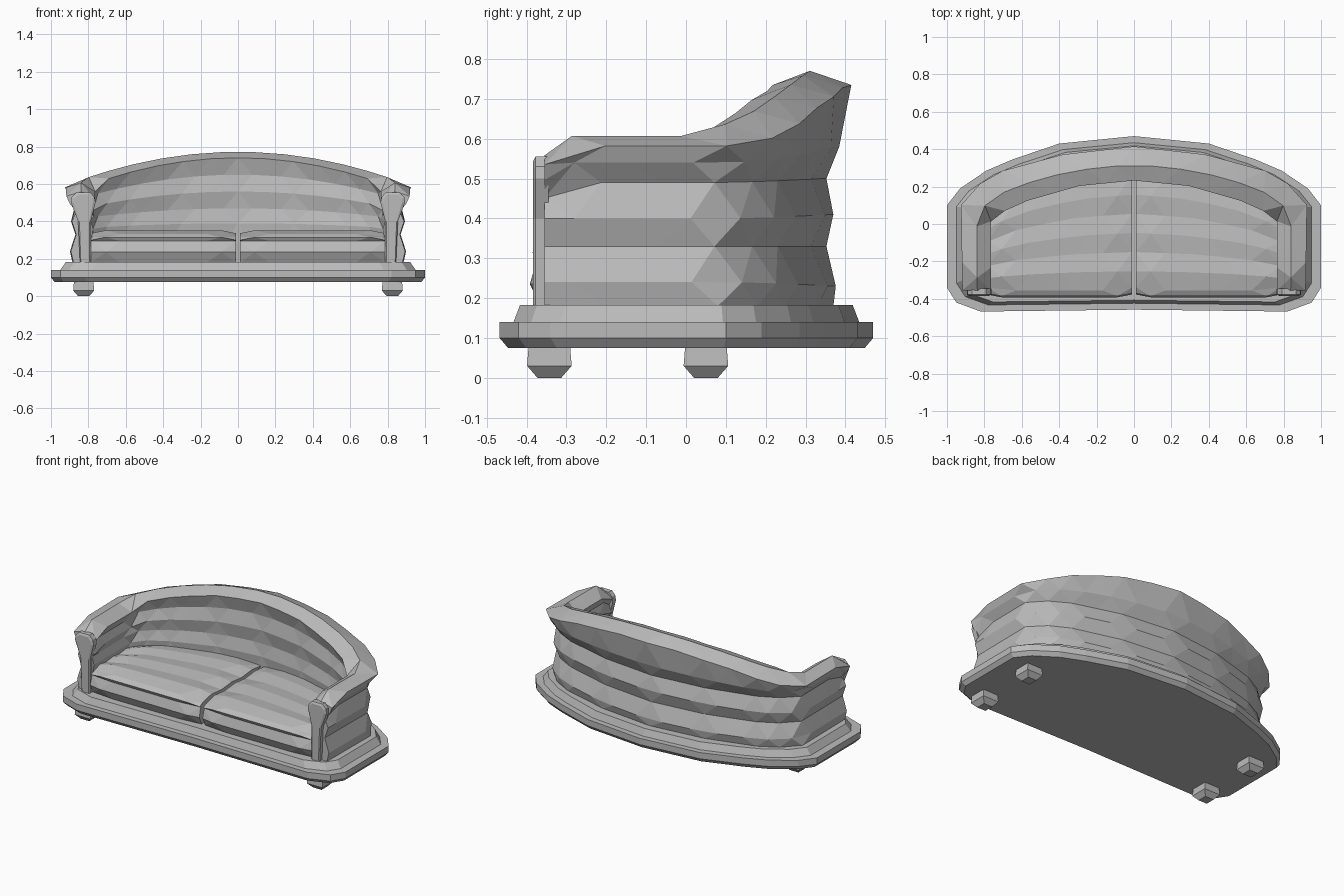
import bpy, bmesh

cube = bpy.data.objects.get("Cube")
if cube:
    bpy.data.objects.remove(cube)

grey = bpy.data.materials.new("soft_grey")
grey.use_nodes = True
grey.diffuse_color = (0.5, 0.5, 0.5, 1)
grey.node_tree.nodes["Principled BSDF"].inputs["Base Color"].default_value = (0.5, 0.5, 0.5, 1)


def finish(name, bm):
    bmesh.ops.recalc_face_normals(bm, faces=bm.faces)
    mesh = bpy.data.meshes.new(name)
    bm.to_mesh(mesh)
    bm.free()
    mesh.materials.append(grey)
    obj = bpy.data.objects.new(name, mesh)
    bpy.context.collection.objects.link(obj)
    return obj


def lerp(a, b, t):
    return a + (b - a) * t


def along(keys, t):
    """Piecewise linear lookup in (t, value, ...) keys."""
    for a, b in zip(keys, keys[1:]):
        if t <= b[0]:
            f = (t - a[0]) / (b[0] - a[0])
            return [lerp(p, q, f) for p, q in zip(a[1:], b[1:])]
    return list(keys[-1][1:])


def tufted(name, columns, row_count, point):
    """Sheet of staggered rows joined by triangles, giving diamond tufts."""
    bm = bmesh.new()
    rows = []
    for j in range(row_count):
        us = list(range(columns + 1))
        if j % 2:
            us = [0] + [i + 0.5 for i in range(columns)] + [columns]
        rows.append([bm.verts.new(point(u, j)) for u in us])
    for a, b in zip(rows, rows[1:]):
        even, odd = (a, b) if len(a) < len(b) else (b, a)
        for i in range(columns + 1):
            bm.faces.new((even[i], odd[i], odd[i + 1]))
        for i in range(columns):
            bm.faces.new((even[i], even[i + 1], odd[i + 1]))
    for end in (0, -1):
        bm.faces.new([row[end] for row in rows])
    return finish(name, bm)


def loft(name, rings):
    """Stack of closed rings with capped ends."""
    bm = bmesh.new()
    loops = [[bm.verts.new(p) for p in ring] for ring in rings]
    n = len(loops[0])
    for a, b in zip(loops, loops[1:]):
        for i in range(n):
            k = (i + 1) % n
            bm.faces.new((a[i], a[k], b[k], b[i]))
    bm.faces.new(loops[0])
    bm.faces.new(loops[-1])
    return finish(name, bm)


# Stepped plinth
half = [(0, -0.458), (0.82, -0.468), (0.95, -0.42), (1, -0.34), (1, 0.1),
        (0.93, 0.19), (0.79, 0.285), (0.65, 0.345), (0.4, 0.43), (0, 0.47)]
outline = half + [(-x, y) for x, y in half[-2:0:-1]]
tiers = [(0.075, 0.98, 0.955), (0.1, 1, 1), (0.14, 1, 1), (0.14, 0.95, 0.925), (0.183, 0.92, 0.89)]
loft("plinth", [[(x * sx, y * sy, z) for x, y in outline] for z, sx, sy in tiers])

# Feet
for side, label in ((1, "left"), (-1, "right")):
    for y, place in ((-0.343, "front"), (0.05, "back")):
        rings = []
        for z, w in ((0, 0.03), (0.03, 0.056), (0.08, 0.052)):
            rings.append([(side * 0.825 + a * w, y + b * w, z)
                          for a, b in ((-1, -1), (1, -1), (1, 1), (-1, 1))])
        loft(f"{place}_{label}_foot", rings)

# Tufted shell: arms and back in one sweep between an outer and an inner path
outer = [(0, 0.88, -0.355), (3, 0.885, 0.08), (4, 0.79, 0.18), (5, 0.67, 0.245),
         (7, 0.36, 0.33), (9, 0, 0.37)]
inner = [(0, 0.775, -0.355), (3, 0.775, 0.02), (4, 0.7, 0.08), (5, 0.58, 0.135),
         (7, 0.3, 0.215), (9, 0, 0.245)]
# Section rows: depth from inner to outer path, height at arm, height at back
section = [(1, 0.18, 0.18), (1.13, 0.24, 0.23), (0.86, 0.33, 0.33), (1.08, 0.4, 0.41),
           (0.86, 0.49, 0.5), (1.2, 0.54, 0.58), (1.36, 0.582, 0.735), (0.6, 0.607, 0.772),
           (-0.1, 0.56, 0.74), (0.12, 0.51, 0.65), (-0.02, 0.46, 0.56), (0.12, 0.41, 0.47),
           (0, 0.36, 0.39), (0.1, 0.28, 0.28), (0.1, 0.18, 0.18)]


def shell_point(u, j):
    t = min(u, 18 - u)
    side = 1 if u <= 9 else -1
    (ox, oy), (ix, iy) = along(outer, t), along(inner, t)
    f, low, high = section[j]
    x, y = lerp(ix, ox, f), lerp(iy, oy, f)
    z = lerp(low, high, max(0, 1 - (x / 0.88) ** 2) if t > 3 else 0)
    if t < 0.5 and z > 0.45:
        z *= 0.92
    return side * x, y, z


tufted("arms_and_back", 18, len(section), shell_point)

# Seat cushions
front = [(-0.365, 0.18), (-0.392, 0.235), (-0.375, 0.295), (-0.386, 0.315), (-0.355, 0.333)]
back_edge = [(x, y) for _, x, y in reversed(inner[1:])]
top_rows = 6


def cushion(name, side):
    def point(u, j):
        x = lerp(0.012, 0.785, u / 5)
        edge = u in (0, 5)
        if j < len(front):
            y, z = front[j]
            y += 0.015 if edge else 0
        else:
            k = j - len(front) + 1
            y = lerp(-0.355, along(back_edge, x)[0] + 0.015, k / top_rows)
            z = 0.352 if j % 2 else 0.342
        if edge and z > 0.3:
            z -= 0.015
        return side * x, y, z
    tufted(name, 5, len(front) + top_rows, point)


cushion("left_cushion", 1)
cushion("right_cushion", -1)

# Flared arm front panels
panel = [(0.787, 0.18), (0.787, 0.4), (0.762, 0.5), (0.768, 0.53), (0.79, 0.555),
         (0.865, 0.555), (0.89, 0.53), (0.893, 0.5), (0.855, 0.4), (0.845, 0.18)]
for side, label in ((1, "left"), (-1, "right")):
    rings = []
    for y, s in ((-0.384, 0.78), (-0.378, 1), (-0.345, 1)):
        rings.append([(side * lerp(0.823, x, s), y, z if z < 0.45 else lerp(0.5, z, s))
                      for x, z in panel])
    loft(f"{label}_arm_front", rings)
